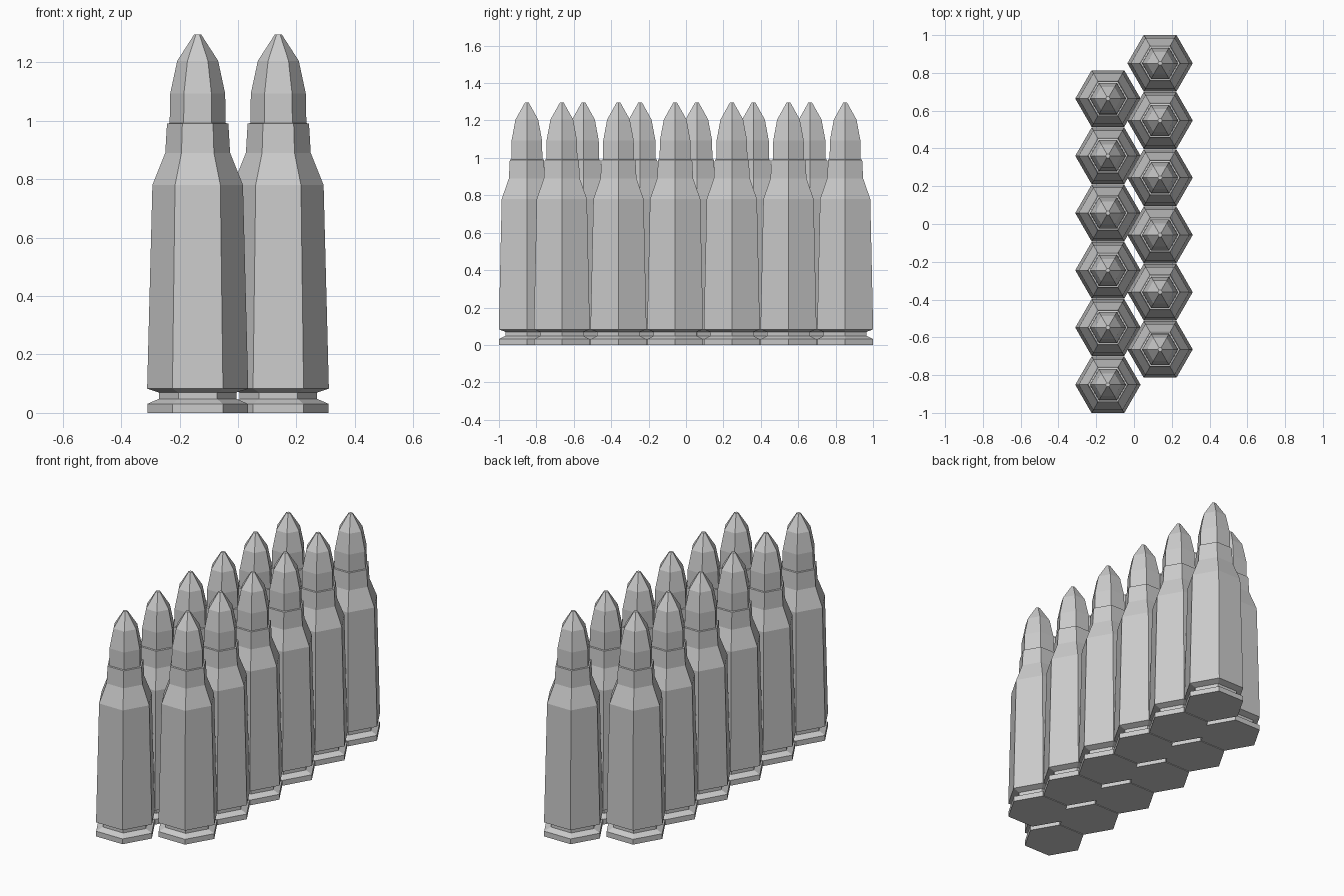
import bpy
import bmesh
from math import cos, sin, pi

cube = bpy.data.objects.get("Cube")
if cube:
    bpy.data.objects.remove(cube, do_unlink=True)

SIDES = 6
PITCH = 0.303          # spacing between rounds in a row
ROW_X = 0.138          # distance of each row from the centre
ROUNDS = 6


def make_material(name, color):
    mat = bpy.data.materials.new(name)
    mat.use_nodes = True
    mat.diffuse_color = color
    mat.node_tree.nodes["Principled BSDF"].inputs["Base Color"].default_value = color
    return mat


def lathe(name, profile, mat):
    """Closed six-sided solid from (radius, height) pairs."""
    bm = bmesh.new()
    rings = [[bm.verts.new((r * cos(2 * pi * i / SIDES), r * sin(2 * pi * i / SIDES), z))
              for i in range(SIDES)] for r, z in profile]
    for low, high in zip(rings, rings[1:]):
        for i in range(SIDES):
            j = (i + 1) % SIDES
            bm.faces.new((low[i], low[j], high[j], high[i]))
    bm.faces.new(rings[0][::-1])
    bm.faces.new(rings[-1])
    mesh = bpy.data.meshes.new(name)
    bm.to_mesh(mesh)
    bm.free()
    mesh.materials.append(mat)
    return mesh


grey = make_material("plain grey", (0.6, 0.6, 0.6, 1))

# Rim, extractor groove, tapered body, shoulder, neck and pointed tip
cartridge = lathe("cartridge", [
    (0.172, 0), (0.172, 0.031), (0.133, 0.048), (0.133, 0.07), (0.173, 0.083),
    (0.155, 0.78), (0.111, 0.89), (0.105, 0.99), (0.096, 0.992),
    (0.094, 1.093), (0.07, 1.205), (0.012, 1.295)], grey)

# Two staggered rows: the right row starts at the front, the left ends at the back
for side, label in ((-1, "right"), (1, "left")):
    for n in range(ROUNDS):
        obj = bpy.data.objects.new(f"{label}_cartridge_{n + 1}", cartridge)
        obj.location = (side * ROW_X, side * (0.851 - n * PITCH), 0)
        bpy.context.collection.objects.link(obj)
